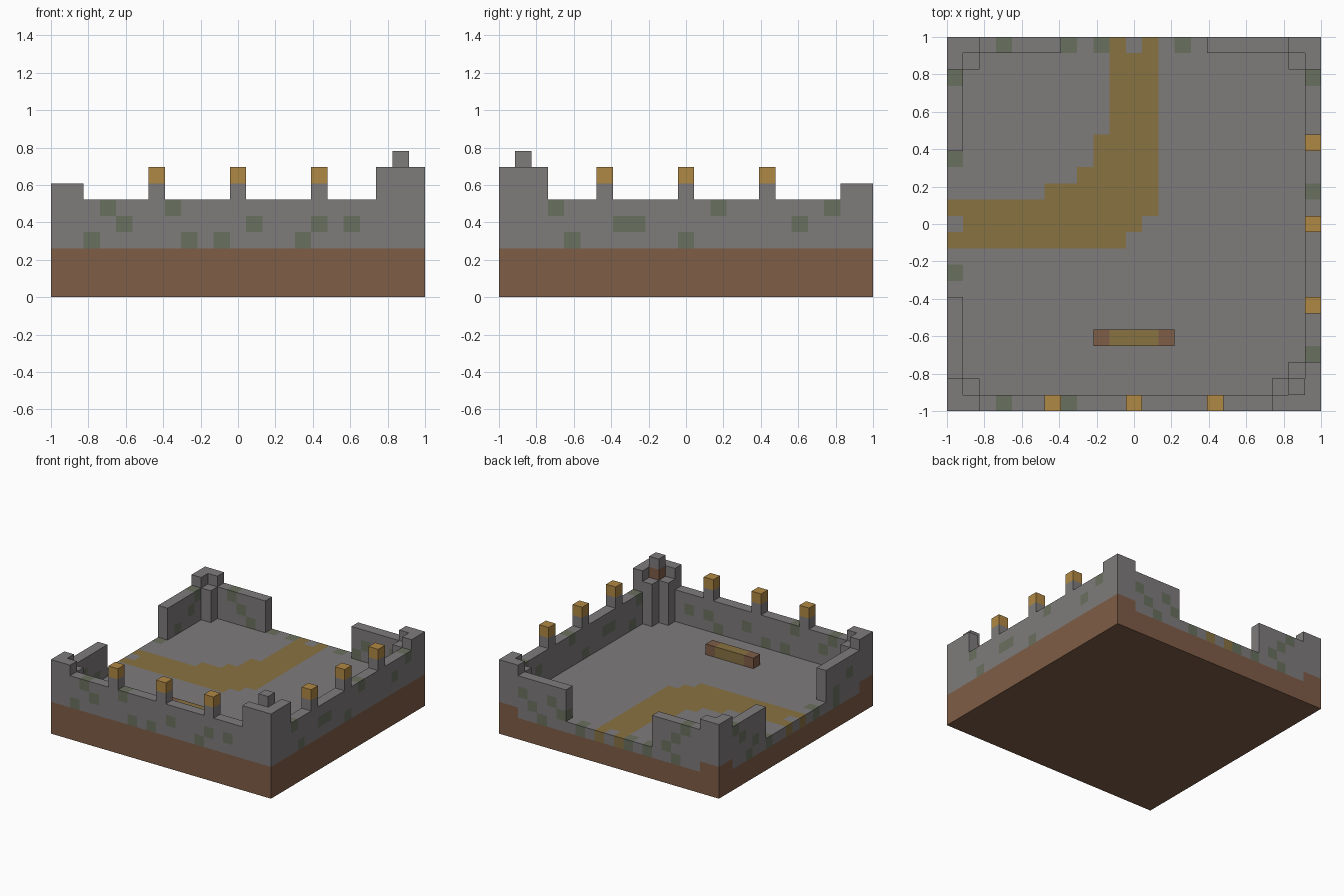
import bpy, bmesh

cube = bpy.data.objects.get("Cube")
if cube:
    bpy.data.objects.remove(cube, do_unlink=True)

N = 23                      # blocks along each side
V = 2.0 / N                 # block size
END = N - 1

COLOURS = {
    "stone": (0.209, 0.198, 0.198),
    "moss": (0.141, 0.162, 0.114),
    "dirt": (0.209, 0.109, 0.063),
    "path": (0.246, 0.168, 0.054),
    "torch_glow": (0.434, 0.246, 0.058),
}
NAMES = list(COLOURS)


def make_material(name, rgb):
    m = bpy.data.materials.new(name)
    m.use_nodes = True
    m.diffuse_color = (*rgb, 1)
    bsdf = m.node_tree.nodes["Principled BSDF"]
    bsdf.inputs["Base Color"].default_value = (*rgb, 1)
    bsdf.inputs["Roughness"].default_value = 0.9
    return m


MATERIALS = [make_material(n, c) for n, c in COLOURS.items()]
parts = {}                  # part name -> {block: colour}
filled = set()              # every occupied block


def put(part, colour, xs, ys, zs):
    """Fill a range of blocks, skipping any already taken."""
    cells = parts.setdefault(part, {})
    for i in xs:
        for j in ys:
            for k in zs:
                if (i, j, k) not in filled:
                    filled.add((i, j, k))
                    cells[i, j, k] = colour


def one(n):
    return range(n, n + 1)


ALL = range(N)
WALL = range(3, 6)

# Dirt base, rising one block higher below the full walls and the corners
put("dirt_base", "dirt", ALL, ALL, range(2))
put("dirt_base", "dirt", ALL, one(0), one(2))
put("dirt_base", "dirt", one(END), ALL, one(2))
for cx in (range(2), range(N - 2, N)):
    for cy in (range(2), range(N - 2, N)):
        put("dirt_base", "dirt", cx, cy, one(2))

# Floor with a bending path: row -> first and last block
path_rows = {10: (0, 10), 11: (1, 11), 12: (0, 12), 13: (6, 12), 14: (8, 12),
             15: (9, 12), 16: (9, 12)}
for row, (a, b) in path_rows.items():
    put("floor", "path", range(a, b + 1), one(row), one(2))
put("floor", "path", range(10, 13), range(17, END), one(2))
for i in (10, 12):
    put("floor", "path", one(i), one(END), one(2))
for i in (4, 7, 9, 14, 18):
    put("floor", "moss", one(i), one(END), one(2))
for j in (5, 8, 15, 18):
    put("floor", "moss", one(0), one(j), one(2))
put("floor", "stone", ALL, ALL, one(2))

# Mossy blocks in each wall: layer -> positions along the wall
front_moss = {5: (3, 7), 4: (4, 12, 16, 18), 3: (2, 8, 10, 15)}
right_moss = {5: (3, 13, 20), 4: (7, 8, 18), 3: (4, 11)}
back_moss = {5: (3, ), 4: (4, 17, 20), 3: (5, 16, 19)}
left_moss = {5: (20, ), 4: (3, 19), 3: (5, 17)}
for layer in WALL:
    for n in front_moss[layer]:
        put("front_wall", "moss", one(n), one(0), one(layer))
    for n in right_moss[layer]:
        put("right_wall", "moss", one(END), one(n), one(layer))
    for n in back_moss[layer]:
        put("back_wall", "moss", one(n), one(END), one(layer))
    for n in left_moss[layer]:
        put("left_wall", "moss", one(0), one(n), one(layer))

# Two full walls, and two walls with a wide opening
put("front_wall", "stone", ALL, one(0), WALL)
put("right_wall", "stone", one(END), ALL, WALL)
for span in (range(7), range(16, N)):
    put("back_wall", "stone", span, one(END), WALL)
    put("left_wall", "stone", one(0), span, WALL)

# Torch posts along the full walls
for n in (6, 11, 16):
    for x, y in ((n, 0), (END, n)):
        put("torch_posts", "stone", one(x), one(y), one(6))
        put("torches", "torch_glow", one(x), one(y), one(7))

# Three low corner towers with an inner pillar
for name, x, dx, y, dy in (("front_left_tower", 0, 1, 0, 1),
                           ("back_left_tower", 0, 1, END, -1),
                           ("back_right_tower", END, -1, END, -1)):
    put(name, "stone", one(x + dx), one(y + dy), WALL)
    for ax, ay in ((0, 0), (1, 0), (0, 1)):
        put(name, "stone", one(x + ax * dx), one(y + ay * dy), range(3, 7))

# Tall watch tower with a raised central pillar
put("watch_tower", "stone", range(END - 2, N), one(0), range(3, 8))
put("watch_tower", "stone", one(END), range(3), range(3, 8))
put("watch_tower", "stone", one(END - 2), one(1), range(3, 7))
put("watch_tower", "stone", one(END - 1), one(2), range(3, 7))
put("watch_tower", "dirt", one(END - 1), one(1), one(7))
put("watch_tower", "stone", one(END - 1), one(1), range(3, 9))

# Bench on the floor
put("bench", "path", range(10, 13), one(4), one(3))
put("bench", "dirt", range(9, 14), one(4), one(3))


def build(name, cells):
    """Mesh the exposed faces of a part and merge flat areas of one colour."""
    bm = bmesh.new()
    for cell, colour in cells.items():
        for axis in range(3):
            for side in (0, 1):
                near = list(cell)
                near[axis] += 2 * side - 1
                if tuple(near) in filled:
                    continue
                u, w = (axis + 1) % 3, (axis + 2) % 3
                ring = [(0, 0), (1, 0), (1, 1), (0, 1)]
                verts = []
                for a, b in ring if side else ring[::-1]:
                    p = list(cell)
                    p[axis] += side
                    p[u] += a
                    p[w] += b
                    verts.append(bm.verts.new((p[0] * V - 1, p[1] * V - 1, p[2] * V)))
                bm.faces.new(verts).material_index = NAMES.index(colour)
    bmesh.ops.remove_doubles(bm, verts=bm.verts, dist=0.001)
    bmesh.ops.dissolve_limit(bm, angle_limit=0.01, verts=bm.verts,
                             edges=bm.edges, delimit={'MATERIAL'})
    mesh = bpy.data.meshes.new(name)
    bm.to_mesh(mesh)
    bm.free()
    for m in MATERIALS:
        mesh.materials.append(m)
    bpy.context.scene.collection.objects.link(bpy.data.objects.new(name, mesh))


for part_name, part_cells in parts.items():
    build(part_name, part_cells)
